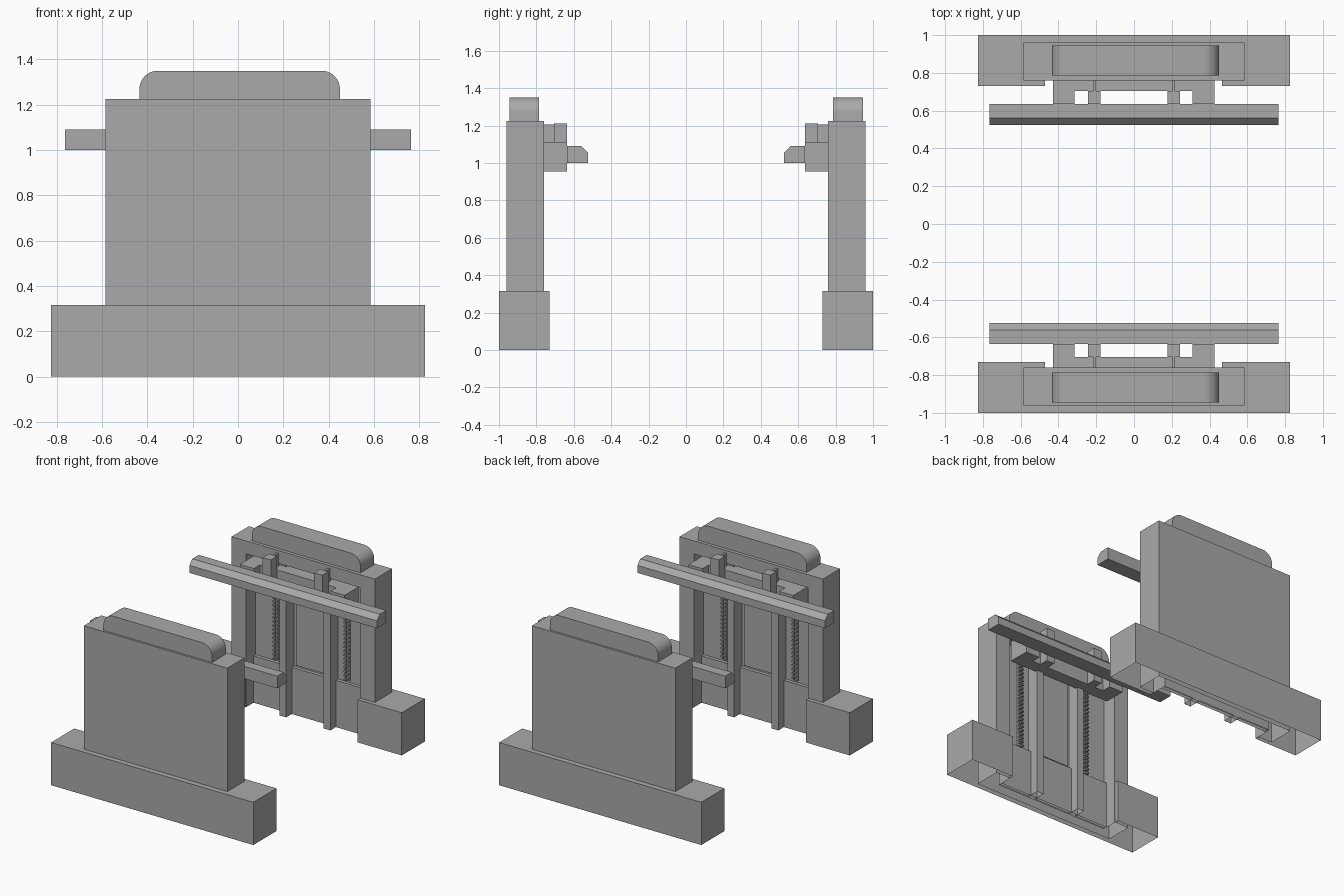
import bpy, bmesh
from mathutils import Vector

cube = bpy.data.objects.get("Cube")
if cube:
    bpy.data.objects.remove(cube)

grey = bpy.data.materials.new("plain_grey")
grey.use_nodes = True
grey.diffuse_color = (0.4, 0.4, 0.4, 1)
grey.node_tree.nodes["Principled BSDF"].inputs["Base Color"].default_value = (0.4, 0.4, 0.4, 1)


def add_prism(bm, points, axis, lo, hi):
    """Extrude a 2D outline along an axis (0 = x, 1 = y, 2 = z)."""
    def place(p, d):
        c = list(p)
        c.insert(axis, d)
        return c
    face = bm.faces.new([bm.verts.new(place(p, lo)) for p in points])
    new = bmesh.ops.extrude_face_region(bm, geom=[face])["geom"]
    move = Vector(place((0, 0), hi - lo))
    bmesh.ops.translate(bm, vec=move, verts=[v for v in new if isinstance(v, bmesh.types.BMVert)])


def add_box(bm, x0, x1, y0, y1, z0, z1):
    add_prism(bm, [(x0, y0), (x1, y0), (x1, y1), (x0, y1)], 2, z0, z1)


def finish(name, bm, mirror=True):
    """Make the object, open on the floor, mirrored to the facing unit."""
    bmesh.ops.recalc_face_normals(bm, faces=bm.faces[:])
    if mirror:
        floor = [f for f in bm.faces if all(abs(v.co.z) < 1e-4 for v in f.verts)]
        bmesh.ops.delete(bm, geom=floor, context="FACES")
    mesh = bpy.data.meshes.new(name)
    bm.to_mesh(mesh)
    bm.free()
    mesh.materials.append(grey)
    ob = bpy.data.objects.new(name, mesh)
    bpy.context.collection.objects.link(ob)
    if mirror:
        mod = ob.modifiers.new("facing_unit", "MIRROR")
        mod.use_axis = (False, True, False)
        mod.use_mirror_merge = False
    return ob


# base with a notch on the inner side
bm = bmesh.new()
add_prism(bm, [(-.825, 1), (-.825, .73), (-.47, .73), (-.47, .85),
               (.465, .85), (.465, .73), (.825, .73), (.825, 1)], 2, 0, .315)
finish("base", bm)

# tower with a tall recess cut in its inner face
bm = bmesh.new()
add_box(bm, -.585, .585, .76, .96, 0, 1.225)
tower = finish("tower", bm, mirror=False)
bm = bmesh.new()
add_box(bm, -.465, .465, .7, .87, -.1, 1.13)
cutter = finish("recess_cutter", bm, mirror=False)
cutter.hide_render = True
cut = tower.modifiers.new("recess", "BOOLEAN")
cut.object = cutter
cut.operation = "DIFFERENCE"
cut.solver = "EXACT"
bpy.context.view_layer.objects.active = tower
bpy.ops.object.modifier_apply(modifier="recess")
bpy.data.objects.remove(cutter)
bm = bmesh.new()
bm.from_mesh(tower.data)
bpy.data.objects.remove(tower)
finish("tower", bm)

# sill at the foot of the recess
bm = bmesh.new()
add_box(bm, -.464, .464, .845, .88, 0, .345)
finish("recess_sill", bm)

# rounded cap on the tower
bm = bmesh.new()
add_box(bm, -.435, .45, .785, .945, 1.2, 1.35)
corners = [e for e in bm.edges if all(v.co.z > 1.3 for v in e.verts)
           and abs(e.verts[0].co.x - e.verts[1].co.x) < .01]
bmesh.ops.bevel(bm, geom=corners, offset=.08, segments=10, profile=.5, affect="EDGES")
cap = finish("top_cap", bm)
bpy.context.view_layer.objects.active = cap
cap.select_set(True)
bpy.ops.object.shade_smooth_by_angle()

# vertical guide rails and centre panel in the recess
bm = bmesh.new()
for x in (-.18, .18):
    add_box(bm, x - .027, x + .027, .78, .875, 0, 1.12)
finish("guide_rails", bm)
bm = bmesh.new()
add_box(bm, -.13, .13, .86, .875, .36, 1.1)
finish("centre_panel", bm)

# sliding carriage
bm = bmesh.new()
add_prism(bm, [(-.43, .80), (-.43, .635), (-.315, .635), (-.315, .705),
               (.31, .705), (.31, .635), (.425, .635), (.425, .80)], 2, .955, 1.11)
finish("carriage", bm)

# clamp blocks with thin stems
bm = bmesh.new()
for x in (-.21, .21):
    add_box(bm, x - .033, x + .033, .635, .705, .955, 1.21)
    add_box(bm, x - .008, x + .008, .705, .765, .955, 1.205)
finish("clamp_blocks", bm)

# long beam with a chamfered inner edge
bm = bmesh.new()
add_prism(bm, [(.635, 1.0), (.635, 1.09), (.56, 1.09), (.525, 1.055), (.525, 1.0)], 0, -.765, .765)
finish("push_beam", bm)

# toothed racks: two staggered columns of teeth on a thin strip
bm = bmesh.new()
for x in (-.29, .29):
    add_box(bm, x - .02, x + .02, .86, .875, .36, 1.1)
    for i in range(49):
        z = .362 + .015 * i
        side = .01 if i % 2 else -.01
        add_box(bm, x + side - .009, x + side + .009, .845, .86, z, z + .012)
finish("toothed_racks", bm)
